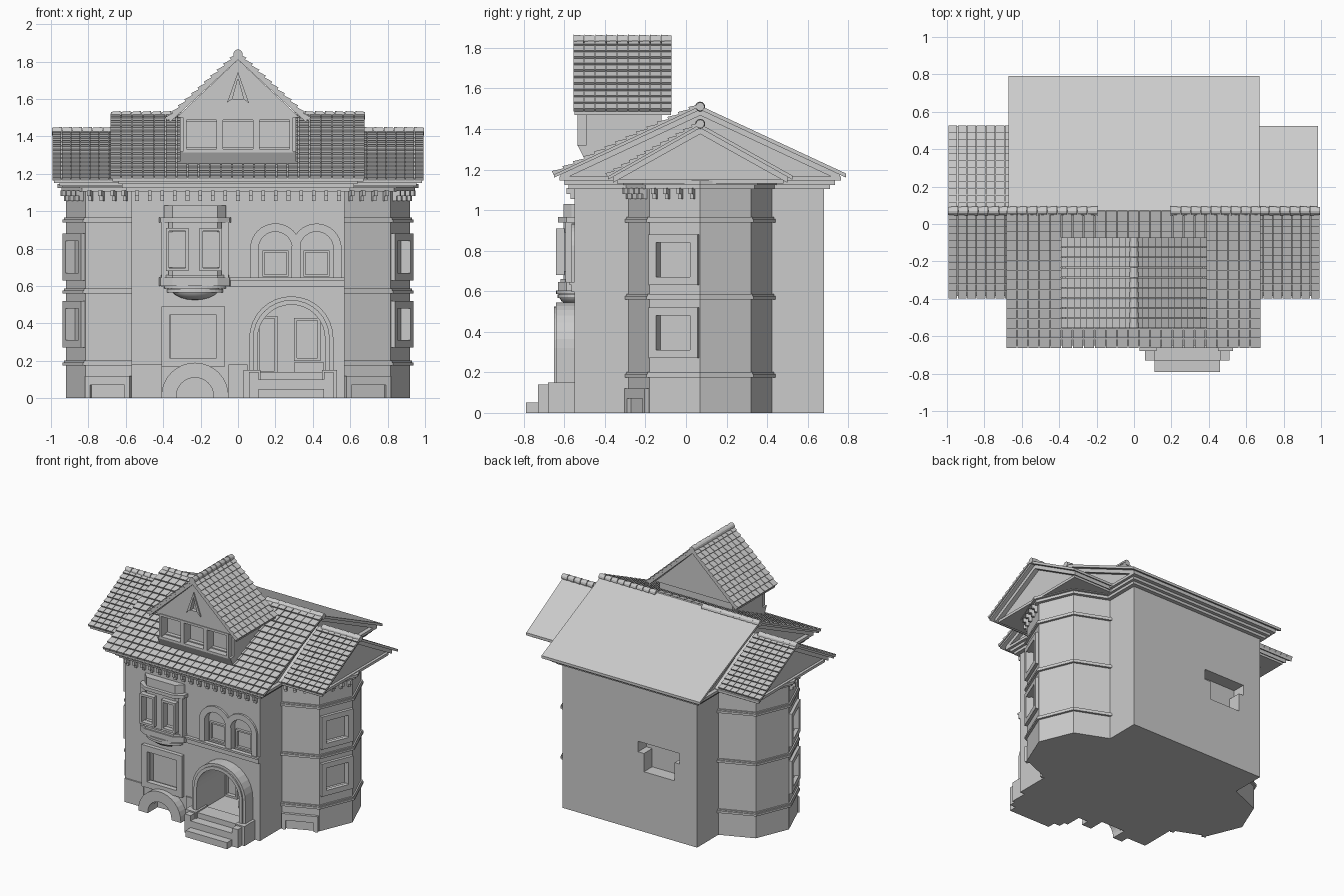
import bpy, bmesh
from math import pi, sin, cos, radians
from mathutils import Matrix, Vector

old = bpy.data.objects.get("Cube")
if old:
    bpy.data.objects.remove(old)

stone = bpy.data.materials.new("pale grey stone")
stone.use_nodes = True
grey = (0.6, 0.6, 0.6, 1)
stone.diffuse_color = grey
stone.node_tree.nodes["Principled BSDF"].inputs["Base Color"].default_value = grey
ID = Matrix.Identity(4)


# ---------- helpers ----------
def finish(bm, name):
    bmesh.ops.recalc_face_normals(bm, faces=bm.faces)
    mesh = bpy.data.meshes.new(name)
    bm.to_mesh(mesh)
    bm.free()
    mesh.materials.append(stone)
    ob = bpy.data.objects.new(name, mesh)
    bpy.context.collection.objects.link(ob)
    return ob


def boxes(name, dims, m=ID):
    bm = bmesh.new()
    for x0, x1, y0, y1, z0, z1 in dims:
        size = Matrix.Diagonal((x1 - x0, y1 - y0, z1 - z0, 1))
        mid = Matrix.Translation(((x0 + x1) / 2, (y0 + y1) / 2, (z0 + z1) / 2))
        bmesh.ops.create_cube(bm, size=1, matrix=m @ mid @ size)
    return finish(bm, name)


def prism(name, pts, axis, a, b):
    """Extrude a 2D outline along an axis from a to b."""
    place = {"x": lambda u, v, w: (w, u, v), "y": lambda u, v, w: (u, w, v),
             "z": lambda u, v, w: (u, v, w)}[axis]
    bm = bmesh.new()
    lo = [bm.verts.new(place(u, v, a)) for u, v in pts]
    hi = [bm.verts.new(place(u, v, b)) for u, v in pts]
    bm.faces.new(lo)
    bm.faces.new(hi[::-1])
    for i in range(len(pts)):
        j = (i + 1) % len(pts)
        bm.faces.new((lo[i], lo[j], hi[j], hi[i]))
    return finish(bm, name)


def arch(cx, r, base, spring, n=16):
    arc = [(cx + r * cos(pi * i / n), spring + r * sin(pi * i / n)) for i in range(n + 1)]
    return [(cx + r, base)] + arc + [(cx - r, base)] if spring > base else arc


def arch_ring(name, cx, r, r_in, base, spring, y0, y1):
    return prism(name, arch(cx, r, base, spring) + arch(cx, r_in, base, spring)[::-1], "y", y0, y1)


def cut(target, cutter):
    mod = target.modifiers.new("cut", "BOOLEAN")
    mod.operation, mod.solver, mod.object = "DIFFERENCE", "EXACT", cutter
    bpy.context.view_layer.objects.active = target
    bpy.ops.object.modifier_apply(modifier="cut")
    bpy.data.objects.remove(cutter)


def frame(name, x0, x1, z0, z1, t, y0, y1, m=ID):
    return boxes(name, [(x0, x0 + t, y0, y1, z0, z1), (x1 - t, x1, y0, y1, z0, z1),
                        (x0 + t, x1 - t, y0, y1, z0, z0 + t), (x0 + t, x1 - t, y0, y1, z1 - t, z1)], m)


def chevron(name, axis, c, half, z0, z1, t, a, b):
    pts = [(c - half, z0), (c, z1), (c + half, z0), (c + half, z0 - t), (c, z1 - t), (c - half, z0 - t)]
    return prism(name, pts, axis, a, b)


def tiles(name, corner, along, up, cols, rows):
    """Overlapping tile courses on a sloping plane."""
    o, a, u = Vector(corner), Vector(along) / cols, Vector(up) / rows
    n = a.cross(u).normalized()
    n = n if n.z > 0 else -n
    bm = bmesh.new()
    for r in range(rows):
        for c in range(cols):
            ring = []
            for s, h in ((0, 0.016), (1.0, 0.004)):
                for k in (0.04, 0.96):
                    p = o + a * (c + k) + u * (r + s)
                    ring += [bm.verts.new(p + n * h), bm.verts.new(p - n * 0.006)]
            for q in ((0, 2, 6, 4), (1, 3, 7, 5), (0, 1, 3, 2), (4, 5, 7, 6), (0, 1, 5, 4), (2, 3, 7, 6)):
                bm.faces.new([ring[i] for i in q])
    return finish(bm, name)


def ridge(name, start, end, n):
    s, e = Vector(start), Vector(end)
    turn = (e - s).to_track_quat("Z", "Y").to_matrix().to_4x4()
    bm = bmesh.new()
    for i in range(n):
        m = Matrix.Translation(s.lerp(e, (i + 0.5) / n)) @ turn
        bmesh.ops.create_cone(bm, cap_ends=True, segments=12, radius1=0.025, radius2=0.021,
                              depth=(e - s).length / n * 0.95, matrix=m)
    return finish(bm, name)


def octagon(cx, r):
    return [(cx + r * cos(pi * i / 4), 0.07 + r * sin(pi * i / 4)) for i in range(8)]


# ---------- main body with its openings ----------
body = boxes("main_body", [(-0.57, 0.57, -0.55, 0.68, 0, 1.12)])
cut(body, prism("porch_cut", arch(0.285, 0.18, 0.13, 0.32), "y", -0.7, -0.28))
cut(body, boxes("lower_window_cut", [(-0.36, -0.11, -0.6, -0.51, 0.2, 0.45)]))
cut(body, prism("cellar_cut", arch(-0.23, 0.1, -0.1, 0.08), "y", -0.6, -0.5))
for cx in (0.2, 0.42):
    cut(body, prism("arched_window_cut", arch(cx, 0.09, 0.63, 0.8), "y", -0.6, -0.51))
    arch_ring("arched_window_hood", cx, 0.135 if cx < 0.3 else 0.134, 0.09, 0.63, 0.8, -0.565, -0.54)
    frame("arched_window_sash", cx - 0.07, cx + 0.07, 0.65, 0.79, 0.012, -0.53, -0.505)
cut(body, boxes("rear_niche_wide_cut", [(-0.42, -0.07, 0.58, 0.7, 0.6, 0.68)]))
cut(body, boxes("rear_niche_cut", [(-0.38, -0.12, 0.58, 0.7, 0.46, 0.61)]))

# ---------- front wall trim ----------
boxes("storey_band", [(-0.41, 0.57, -0.565, -0.54, 0.595, 0.63), (-0.41, 0.57, -0.575, -0.54, 0.63, 0.645)])
frame("lower_window_frame", -0.41, -0.07, 0.17, 0.49, 0.045, -0.58, -0.54)
arch_ring("cellar_arch", -0.23, 0.18, 0.1, 0, 0.01, -0.62, -0.54)
boxes("front_plinth", [(-0.57, -0.41, -0.56, -0.54, 0, 0.18), (-0.05, 0.05, -0.56, -0.54, 0, 0.18)])

# ---------- entrance porch ----------
arch_ring("porch_arch", 0.285, 0.225, 0.18, 0.14, 0.32, -0.64, -0.54)
arch_ring("porch_arch_lip", 0.285, 0.205, 0.18, 0.14, 0.32, -0.65, -0.63)
boxes("porch_steps", [(0.11, 0.46, -0.79, -0.72, 0, 0.05), (0.07, 0.51, -0.73, -0.64, 0, 0.1),
                      (0.05, 0.53, -0.66, -0.54, 0, 0.14)])
boxes("porch_cheeks", [(0.03, 0.12, -0.68, -0.54, 0, 0.15), (0.45, 0.53, -0.68, -0.54, 0, 0.15),
                       (0.06, 0.11, -0.73, -0.66, 0, 0.14), (0.46, 0.51, -0.73, -0.66, 0, 0.14)])
frame("porch_door", 0.1, 0.21, 0.13, 0.44, 0.015, -0.31, -0.27)
frame("porch_window", 0.3, 0.44, 0.2, 0.43, 0.015, -0.31, -0.27)
boxes("porch_bench", [(0.3, 0.46, -0.42, -0.27, 0.13, 0.19)])

# ---------- oriel window ----------
def oriel_outline(g):
    return [(-0.41 - g, -0.54), (-0.4 - g, -0.575 - g), (-0.35, -0.615 - g), (-0.11, -0.615 - g),
            (-0.06 + g, -0.575 - g), (-0.05 + g, -0.54)]


oriel = prism("oriel_body", oriel_outline(-0.01), "z", 0.63, 1.03)
for x in (-0.325, -0.145):
    cut(oriel, boxes("oriel_cut", [(x - 0.045, x + 0.045, -0.7, -0.58, 0.7, 0.89)]))
    frame("oriel_window_frame", x - 0.06, x + 0.06, 0.68, 0.91, 0.017, -0.64, -0.6)
for z0, z1, g in ((0.6, 0.645, 0.015), (0.645, 0.66, 0.005), (0.94, 0.965, 0.015)):
    prism("oriel_moulding", oriel_outline(g), "z", z0, z1)
for x in (-0.39, -0.07):
    boxes("oriel_post", [(x - 0.018, x + 0.018, -0.595, -0.54, 0.64, 0.95)])
bm = bmesh.new()
bmesh.ops.create_uvsphere(bm, u_segments=24, v_segments=10, radius=1,
                          matrix=Matrix.Translation((-0.23, -0.55, 0.59)) @ Matrix.Diagonal((0.13, 0.08, 0.065, 1)))
for f in bm.faces:
    f.smooth = True
finish(bm, "oriel_bowl")
for z, r in ((0.595, 0.165), (0.575, 0.15)):
    pts = [(-0.23 + r * cos(pi * i / 16), -0.55 - 0.55 * r * sin(pi * i / 16)) for i in range(17)]
    prism("oriel_bowl_ring", pts, "z", z - 0.009, z + 0.009)

# ---------- octagonal side bays ----------
for s, side in ((-1, "right"), (1, "left")):
    cx = s * 0.565
    bay = prism(side + "_bay", octagon(cx, 0.355), "z", 0, 1.12)
    face = [Matrix.Translation((cx, 0.07, 0)) @ Matrix.Rotation(s * radians(d), 4, "Z") for d in (67.5, 22.5)]
    for z in (0.27, 0.63):
        tool = boxes("bay_window_cut", [(-0.09, 0.09, -0.4, -0.295, z + 0.035, z + 0.215)], face[0])
        cut(bay, tool)
        frame(side + "_bay_window", -0.13, 0.13, z, z + 0.25, 0.04, -0.35, -0.32, face[0])
    boxes(side + "_cellar_window", [(-0.13, 0.13, -0.35, -0.32, 0.07, 0.12), (-0.13, -0.1, -0.35, -0.32, 0, 0.07),
                                    (0.1, 0.13, -0.35, -0.32, 0, 0.07)], face[1])
    for z in (0.175, 0.56, 0.94):
        prism(side + "_bay_band", octagon(cx, 0.373), "z", z, z + 0.016)
        prism(side + "_bay_band_lip", octagon(cx, 0.366), "z", z + 0.016, z + 0.026)
    for z, r in ((1.105, 0.38), (1.125, 0.4)):
        prism(side + "_bay_cornice", octagon(cx, r), "z", z, z + 0.02)
    for m in face:
        boxes(side + "_bay_brackets", [d for x in (-0.1, -0.035, 0.035, 0.1) for d in
              ((x - 0.009, x + 0.009, -0.37, -0.32, 1.08, 1.11), (x - 0.009, x + 0.009, -0.35, -0.32, 1.055, 1.08))], m)

    # bay gable roof
    xa, xb = sorted((s * 0.3, s * 0.94))
    boxes(side + "_bay_soffit", [(xa, xb, -0.34, 0.48, 1.13, 1.15)])
    prism(side + "_bay_gable", [(-0.34, 1.15), (0.07, 1.38), (0.48, 1.15)], "x", *sorted((s * 0.3, s * 0.92)))
    xa, xb = sorted((s * 0.3, s * 0.985))
    chevron(side + "_bay_roof", "x", 0.07, 0.455, 1.17, 1.425, 0.02, xa, xb)
    chevron(side + "_bay_rake", "x", 0.07, 0.43, 1.165, 1.405, 0.03, *sorted((s * 0.3, s * 0.955)))
    xa, xb = sorted((s * 0.64, s * 0.995))
    tiles(side + "_bay_tiles", (xa, -0.39, 1.168), (xb - xa, 0, 0), (0, 0.46, 0.26), 7, 12)
    if s < 0:
        tiles("right_bay_rear_tiles", (xa, 0.52, 1.175), (xb - xa, 0, 0), (0, -0.45, 0.25), 7, 12)
    ridge(side + "_bay_ridge", (s * 0.67, 0.07, 1.425), (s * 0.995, 0.07, 1.425), 6)
    ridge(side + "_main_ridge", (s * 0.195, 0.07, 1.51), (s * 0.68, 0.07, 1.51), 9)

# ---------- main cornice and roof ----------
boxes("main_cornice", [(-0.6, 0.6, -0.58, 0.71, 1.105, 1.125), (-0.62, 0.62, -0.6, 0.735, 1.125, 1.145),
                       (-0.64, 0.64, -0.625, 0.765, 1.145, 1.165)])
boxes("main_brackets", [d for i in range(17) for x in [-0.54 + i * 0.0675] for d in
      ((x - 0.01, x + 0.01, -0.59, -0.54, 1.08, 1.11), (x - 0.01, x + 0.01, -0.57, -0.54, 1.055, 1.08))])
prism("main_gable", [(-0.6, 1.16), (0.07, 1.47), (0.74, 1.16)], "x", -0.61, 0.61)
chevron("main_roof", "x", 0.07, 0.72, 1.18, 1.515, 0.02, -0.67, 0.67)
chevron("main_rake", "x", 0.07, 0.69, 1.175, 1.497, 0.03, -0.64, 0.64)
tiles("main_tiles", (-0.685, -0.655, 1.178), (1.365, 0, 0), (0, 0.725, 0.34), 23, 14)

# ---------- dormer ----------
dormer = boxes("dormer_body", [(-0.31, 0.31, -0.49, -0.12, 1.22, 1.51)])
for x in (-0.195, 0, 0.195):
    cut(dormer, boxes("dormer_cut", [(x - 0.08, x + 0.08, -0.6, -0.46, 1.34, 1.48)]))
    frame("dormer_window_frame", x - 0.098, x + 0.098, 1.315, 1.505, 0.017, -0.535, -0.48)
prism("dormer_sill", [(-0.535, 1.32), (-0.48, 1.32), (-0.4, 1.25), (-0.5, 1.25)], "x", -0.31, 0.31)
gable = prism("dormer_gable", [(-0.33, 1.5), (0.33, 1.5), (0, 1.81)], "y", -0.53, -0.1)
cut(gable, prism("attic_light_cut", [(-0.03, 1.6), (0.03, 1.6), (0, 1.71)], "y", -0.6, -0.5))
prism("attic_light_frame", [(-0.06, 1.575), (0, 1.745), (0.06, 1.575), (0.03, 1.6), (0, 1.71), (-0.03, 1.6), (-0.06, 1.58)],
      "y", -0.54, -0.52)
chevron("dormer_roof", "y", 0, 0.37, 1.495, 1.835, 0.025, -0.55, -0.075)
for s, side in ((-1, "right"), (1, "left")):
    tiles(side + "_dormer_tiles", (s * 0.38, -0.557, 1.49), (0, 0.487, 0), (-s * 0.38, 0, 0.35), 9, 11)
ridge("dormer_ridge", (0, -0.557, 1.84), (0, -0.07, 1.84), 9)
